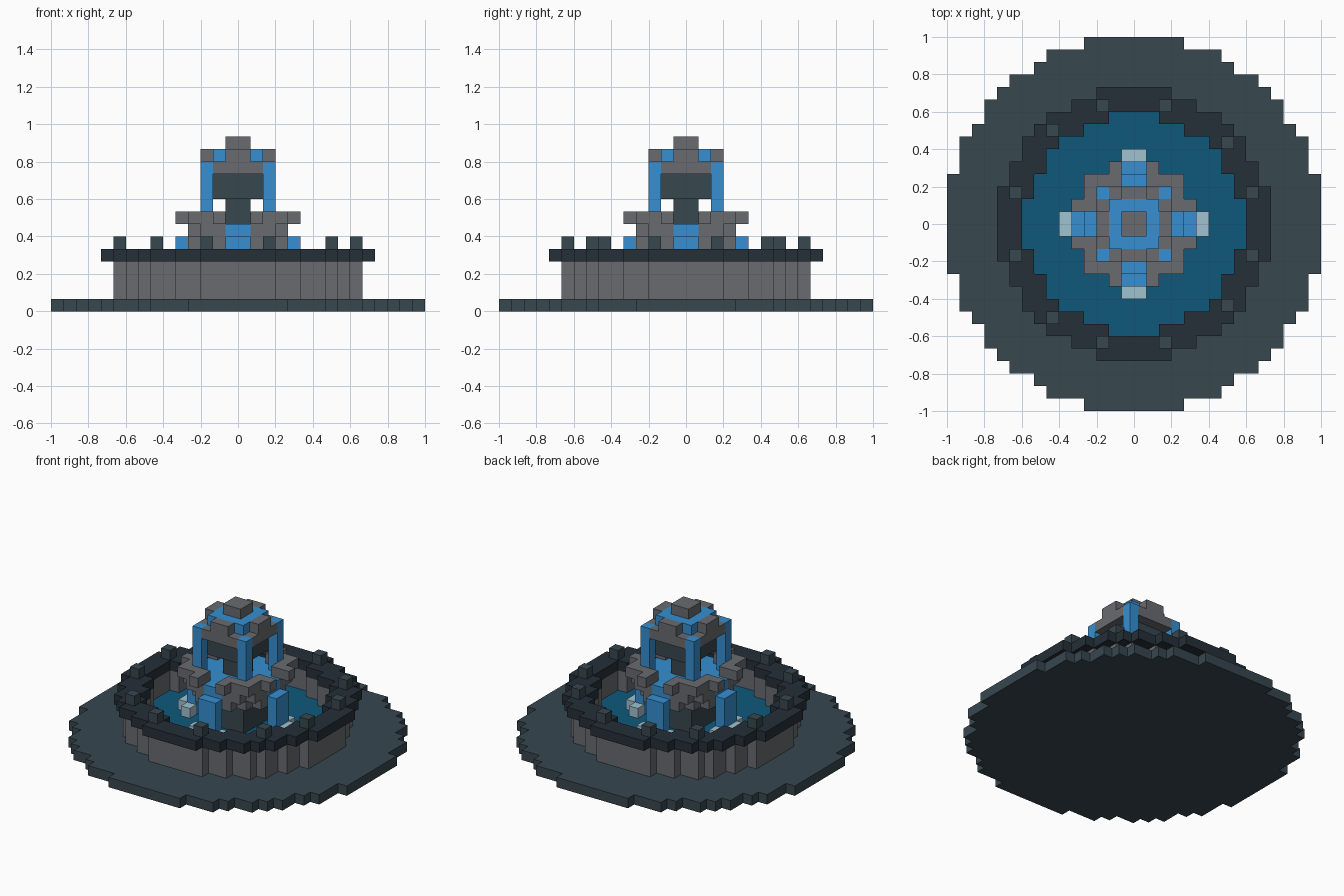
import bpy, bmesh

if "Cube" in bpy.data.objects:
    bpy.data.objects.remove(bpy.data.objects["Cube"])

U = 1 / 15  # one block


def material(name, hex_code):
    def lin(c):
        return c / 12.92 if c <= 0.04045 else ((c + 0.055) / 1.055) ** 2.4
    m = bpy.data.materials.new(name)
    rgb = [lin(int(hex_code[i:i + 2], 16) / 255) for i in (0, 2, 4)]
    m.diffuse_color = (*rgb, 1)
    m.use_nodes = True
    m.node_tree.nodes["Principled BSDF"].inputs["Base Color"].default_value = m.diffuse_color
    return m


SLATE = material("slate", "37474f")
DARK = material("dark stone", "252f38")
GREY = material("grey stone", "686b6f")
BLUE = material("bright water", "368fd1")
DEEP = material("deep water", "0e587b")
FOAM = material("foam", "a0c2d0")


def blocks(name, mat, z0, z1, inside):
    """Extrude all grid cells whose centre passes the test from z0 to z1."""
    cells = {(i, j) for i in range(-15, 15) for j in range(-15, 15)
             if inside(i + 0.5, j + 0.5)}
    bm = bmesh.new()
    for i, j in sorted(cells):
        bm.faces.new([bm.verts.new(((i + a) * U, (j + b) * U, z0 * U))
                      for a, b in ((0, 0), (1, 0), (1, 1), (0, 1))])
    bmesh.ops.remove_doubles(bm, verts=bm.verts[:], dist=1e-4)
    # flat outline first, then raise it
    base = bm.faces[:]
    geo = bmesh.ops.extrude_face_region(bm, geom=base, use_keep_orig=True)["geom"]
    top = [g for g in geo if isinstance(g, bmesh.types.BMVert)]
    bmesh.ops.translate(bm, verts=top, vec=(0, 0, (z1 - z0) * U))
    bmesh.ops.recalc_face_normals(bm, faces=bm.faces[:])
    me = bpy.data.meshes.new(name)
    bm.to_mesh(me)
    bm.free()
    me.materials.append(mat)
    ob = bpy.data.objects.new(name, me)
    bpy.context.collection.objects.link(ob)
    return ob


def ring(inner, outer):
    """Cells with squared radius between two limits."""
    return lambda x, y: inner < x * x + y * y <= outer


def square(h):
    return lambda x, y: max(abs(x), abs(y)) < h


def arms(r0, r1, w0=0, w1=1):
    """Four arms, r0 to r1 from the centre, w0 to w1 from their axis."""
    def test(x, y):
        a, b = abs(x), abs(y)
        return (r0 < a < r1 and w0 < b < w1) or (r0 < b < r1 and w0 < a < w1)
    return test


def rim_test(x, y):
    return 13 < x * x + y * y <= 25 and min(abs(x), abs(y)) > 1


# ground disc, pool wall, rim and pool water
blocks("ground_disc", SLATE, 0, 1, ring(-1, 225))
blocks("pool_wall", GREY, 1, 4, ring(75.5, 100))
blocks("pool_rim", DARK, 4, 5, ring(75.5, 119))
blocks("pool_water", DEEP, 1, 2, ring(-1, 75.5))

# small posts on the rim
posts = {(s * p, t * q) for s in (-1, 1) for t in (-1, 1)
         for p, q in ((2.5, 9.5), (9.5, 2.5))}
posts |= {(x, t * y) for t in (-1, 1) for x, y in ((7.5, 6.5), (-6.5, 7.5))}
blocks("rim_posts", SLATE, 5, 6, lambda x, y: (x, y) in posts)

# lower bowl with notched rim
blocks("pedestal", SLATE, 2, 5, square(2))
blocks("bowl_base", GREY, 5, 6, ring(-1, 16))
bowl = ring(13, 20)
blocks("bowl_side", GREY, 6, 7, bowl)
blocks("bowl_water", BLUE, 6, 7, ring(-1, 13))
blocks("bowl_rim", GREY, 7, 8, rim_test)

# streams pouring into the pool, with foam where they land
blocks("lower_streams", BLUE, 2, 6, arms(4, 5))
blocks("foam_front", FOAM, 2, 3, arms(5, 6))
blocks("foam_sides", FOAM, 2, 3, arms(4, 5, 1, 2))

# column, capital, roof and cap
blocks("column", SLATE, 7, 9, square(1))
blocks("capital", SLATE, 9, 11, square(2))
blocks("upper_basin", GREY, 11, 12,
       lambda x, y: square(3)(x, y) and min(abs(x), abs(y)) < 2)
blocks("upper_water", BLUE, 12, 13, square(2))
blocks("upper_rim", GREY, 12, 13, arms(2, 3))
blocks("cap", GREY, 13, 14, square(1))

# corner streams falling into the bowl
blocks("upper_streams", BLUE, 7, 12,
       lambda x, y: abs(x) == 2.5 and abs(y) == 2.5)
